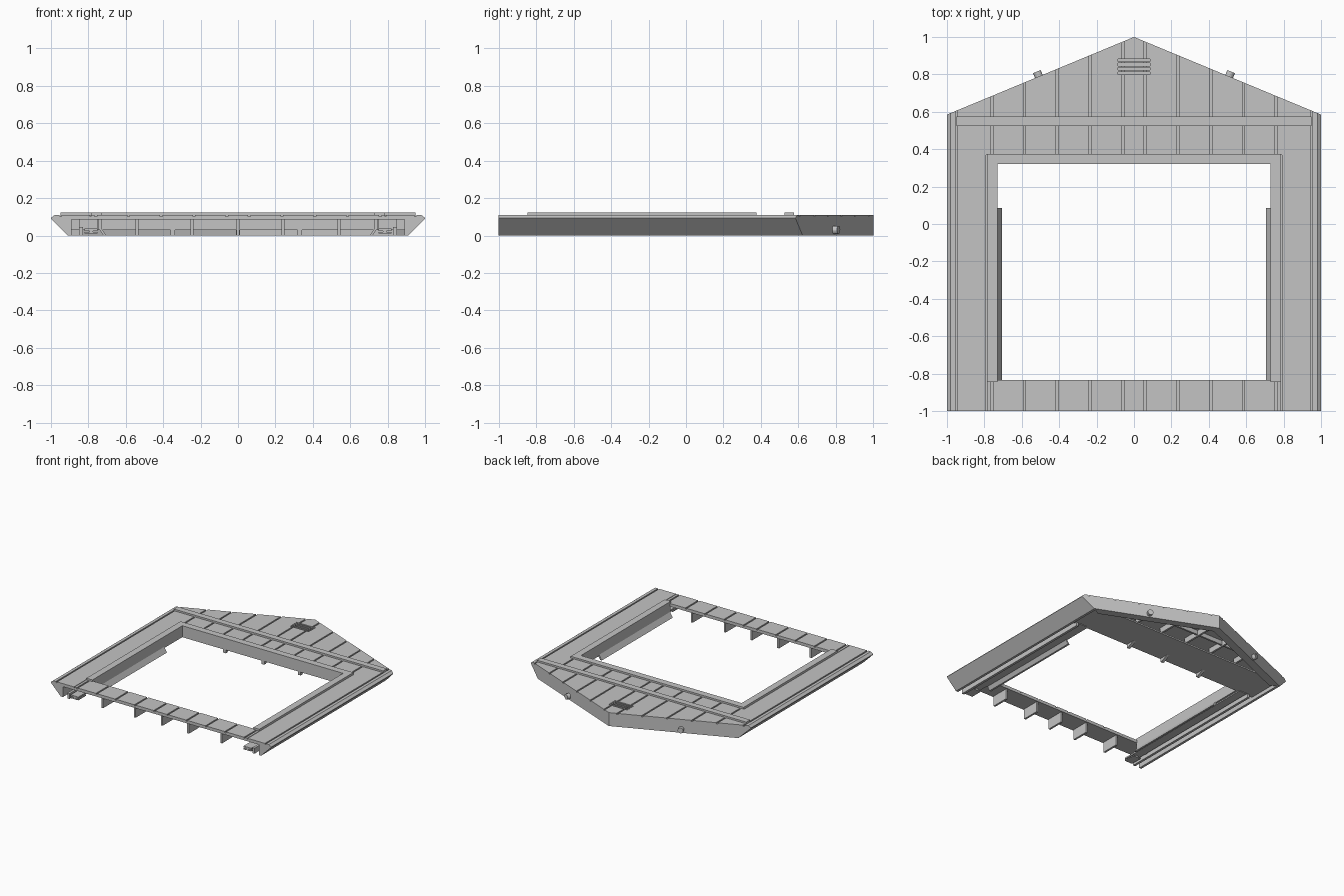
import bpy, bmesh
from mathutils import Vector

old = bpy.data.objects.get("Cube")
if old:
    bpy.data.objects.remove(old)

grey = bpy.data.materials.new("plain_grey")
grey.use_nodes = True
COLOUR = (0.55, 0.55, 0.55, 1)
grey.diffuse_color = COLOUR
grey.node_tree.nodes["Principled BSDF"].inputs["Base Color"].default_value = COLOUR


def finish(name, bm):
    bmesh.ops.recalc_face_normals(bm, faces=bm.faces)
    mesh = bpy.data.meshes.new(name)
    bm.to_mesh(mesh)
    bm.free()
    mesh.materials.append(grey)
    obj = bpy.data.objects.new(name, mesh)
    bpy.context.collection.objects.link(obj)
    return obj


def loft(name, bottom, top):
    """Solid between two matching outlines."""
    bm = bmesh.new()
    a = [bm.verts.new(p) for p in bottom]
    b = [bm.verts.new(p) for p in top]
    bm.faces.new(a)
    bm.faces.new(b)
    for i in range(len(a)):
        j = (i + 1) % len(a)
        bm.faces.new((a[i], a[j], b[j], b[i]))
    return finish(name, bm)


def slab(name, pts, z0, z1):
    return loft(name, [(x, y, z0) for x, y in pts], [(x, y, z1) for x, y in pts])


def box(name, x0, x1, y0, y1, z0, z1):
    return slab(name, [(x0, y0), (x1, y0), (x1, y1), (x0, y1)], z0, z1)


def nose(x):
    """Edge of the pointed rear."""
    return 1 - 0.415 * abs(x)


TOP, DECK, UNDER, RAISED = 0.11, 0.101, 0.085, 0.124
GAP = 0.006
SEAMS = [-0.95, -0.76, -0.585, -0.41, -0.235, -0.06,
         0.06, 0.235, 0.41, 0.585, 0.76, 0.95]

# Deck underlayer
box("front_deck", -0.95, 0.95, -1, -0.835, UNDER, DECK)
nose_deck = slab("nose_deck", [(-0.955, 0.32), (0.955, 0.32), (0.955, nose(0.955)),
                               (0, 1), (-0.955, nose(0.955))], UNDER, DECK)

# Planks running front to back, with narrow seams
nose_planks = []
for left, right in zip(SEAMS, SEAMS[1:]):
    a, b = left + GAP, right - GAP
    fa, fb = max(a, -0.785), min(b, 0.785)
    if fb - fa > 0.01:
        box("front_plank", fa, fb, -1, -0.835, DECK, TOP)
    box("rear_plank", a, b, 0.37, 0.53, DECK, TOP)
    xs = [b, 0, a] if a < 0 < b else [b, a]
    outline = [(a, 0.57), (b, 0.57)] + [(x, nose(x)) for x in xs]
    nose_planks.append(slab("nose_plank", outline, DECK, TOP))

# Raised trims
box("rear_cross_trim", -0.95, 0.95, 0.525, 0.575, DECK, RAISED)
box("opening_rear_trim", -0.785, 0.785, 0.32, 0.375, UNDER, RAISED)

# Sloped outer beam section
BEAM = [(0.91, 0), (1, 0.09), (1, 0.094), (0.98, TOP), (0.955, TOP),
        (0.955, UNDER), (0.89, UNDER), (0.89, 0)]

for s, side in ((1, "left"), (-1, "right")):
    def sbox(name, x0, x1, *rest):
        return box(side + "_" + name, min(s * x0, s * x1), max(s * x0, s * x1), *rest)

    loft(side + "_outer_beam", [(s * x, -1, z) for x, z in BEAM],
         [(s * x, nose(x), z) for x, z in BEAM])
    sbox("side_deck", 0.73, 0.955, -1, 0.35, UNDER, DECK)
    sbox("side_plank", 0.79, 0.944, -1, 0.53, DECK, TOP)
    sbox("opening_trim", 0.73, 0.785, -0.845, 0.375, UNDER, RAISED)

    # Inner wall with flared lower lip
    sbox("inner_wall", 0.73, 0.745, -0.84, 0.34, 0.03, UNDER)
    lip = [(0.73, 0.04), (0.745, 0.04), (0.72, 0), (0.705, 0)]
    loft(side + "_flared_lip", [(s * x, -0.835, z) for x, z in lip],
         [(s * x, 0.085, z) for x, z in lip])

    # Channel rail below the side deck
    sbox("rail_plate", 0.75, 0.82, -1, 0.34, 0.025, 0.037)
    sbox("rail_lower_plate", 0.75, 0.82, -1, -0.9, 0.01, 0.018)
    sbox("rail_web", 0.775, 0.795, -1, -0.9, 0.015, 0.03)
    sbox("rail_flange", 0.83, 0.85, -1, 0.34, 0, 0.045)
    sbox("rail_hanger", 0.75, 0.85, -0.85, -0.835, 0.03, UNDER)

    # Round bolt on the rear wall
    bm = bmesh.new()
    bmesh.ops.create_cone(bm, cap_ends=True, segments=16, radius1=0.022,
                          radius2=0.022, depth=0.06)
    direction = Vector((s * 0.383, 0.924, 0))
    turn = direction.to_track_quat('Z', 'Y').to_matrix()
    bmesh.ops.rotate(bm, verts=bm.verts, matrix=turn)
    bmesh.ops.translate(bm, verts=bm.verts, vec=(s * 0.508, 0.787, 0.03))
    finish(side + "_bolt", bm)

# Ribs hanging below the front deck
for x in (-0.54, -0.245, 0, 0.24, 0.54):
    box("front_rib", x - 0.008, x + 0.008, -0.99, -0.845, 0, UNDER)

# Rear wall of the opening and its floor plate
box("opening_rear_wall", -0.89, 0.89, 0.32, 0.34, 0.03, UNDER)
box("rear_floor_plate", -0.89, 0.89, 0.32, 0.62, 0.03, 0.042)
for x in (-0.35, 0, 0.33):
    foot = [(0.325, 0.03), (0.4, 0.03), (0.34, 0), (0.325, 0)]
    loft("hanging_foot", [(x - 0.012, y, z) for y, z in foot],
         [(x + 0.012, y, z) for y, z in foot])

# Pointed rear wall and the ribs inside it
slab("rear_wall", [(0.91, nose(0.91)), (0, 1), (-0.91, nose(0.91)),
                   (-0.84, 0.58), (0, 0.935), (0.84, 0.58)], 0, DECK)
for x in (-0.48, -0.24, 0, 0.24, 0.48):
    box("nose_rib", x - 0.008, x + 0.008, 0.6, nose(x) - 0.05, 0.04, UNDER)
box("nose_cross_rib", -0.4, 0.4, 0.74, 0.755, 0.05, UNDER)

# Louvre slots sunk into the nose
bm = bmesh.new()
for i in range(4):
    y = 0.806 + i * 0.0235
    made = bmesh.ops.create_cube(bm, size=1)["verts"]
    bmesh.ops.scale(bm, verts=made, vec=(0.17, 0.014, 0.04))
    bmesh.ops.translate(bm, verts=made, vec=(0, y, 0.11))
cutter = finish("louvre_cutter", bm)
cutter.hide_render = True
cutter.hide_set(True)
for obj in [nose_deck] + nose_planks[4:7]:
    cut = obj.modifiers.new("louvre_slots", 'BOOLEAN')
    cut.operation = 'DIFFERENCE'
    cut.solver = 'EXACT'
    cut.object = cutter
